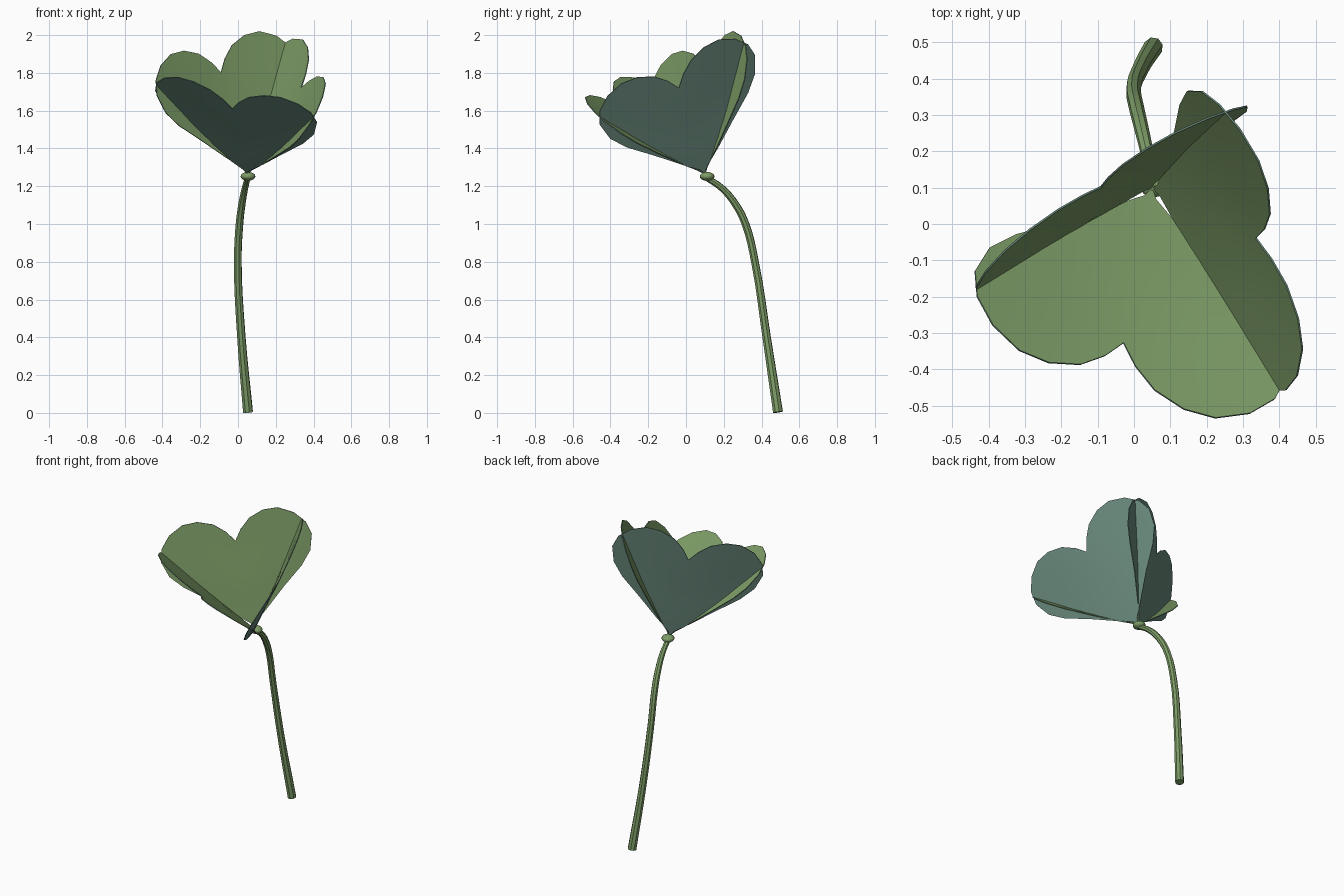
import bpy
import bmesh
import math
from mathutils import Vector

cube = bpy.data.objects.get("Cube")
if cube:
    bpy.data.objects.remove(cube)


def material(name, colour):
    mat = bpy.data.materials.new(name)
    mat.use_nodes = True
    mat.diffuse_color = (*colour, 1)
    mat.node_tree.nodes["Principled BSDF"].inputs["Base Color"].default_value = (*colour, 1)
    return mat


green = material("leaf green", (0.205, 0.335, 0.135))
teal = material("underside teal", (0.141, 0.25, 0.2))


def finish(obj, angle):
    """Turn curves and modifiers into a mesh, then smooth it."""
    bpy.ops.object.select_all(action="DESELECT")
    obj.select_set(True)
    bpy.context.view_layer.objects.active = obj
    bpy.ops.object.convert(target="MESH")
    bpy.ops.object.shade_smooth_by_angle(angle=math.radians(angle))


# Stem: a tapering tube along a bent path
path = [(0.053, 0.487, 0.004, 0.027), (0.018, 0.427, 0.4, 0.023),
        (-0.001, 0.365, 0.8, 0.021), (0.008, 0.315, 1.0, 0.021),
        (0.02, 0.265, 1.1, 0.02), (0.037, 0.19, 1.19, 0.018),
        (0.053, 0.1, 1.25, 0.016)]
curve = bpy.data.curves.new("stem", "CURVE")
curve.dimensions = "3D"
curve.bevel_depth = 1
curve.bevel_resolution = 2
curve.resolution_u = 4
curve.use_fill_caps = True
spline = curve.splines.new("BEZIER")
spline.bezier_points.add(len(path) - 1)
for point, (x, y, z, r) in zip(spline.bezier_points, path):
    point.co = (x, y, z)
    point.radius = r
    point.handle_left_type = point.handle_right_type = "AUTO"
stem = bpy.data.objects.new("stem", curve)
bpy.context.collection.objects.link(stem)
curve.materials.append(green)
finish(stem, 40)

# Node where the leaflets meet
bpy.ops.mesh.primitive_uv_sphere_add(segments=16, ring_count=10, radius=0.039,
                                     location=(0.053, 0.112, 1.252))
node = bpy.context.object
node.name = "leaf_node"
node.scale.z = 0.6
node.data.materials.append(green)
finish(node, 60)

# Leaflets: heart outline (half width, distance along midrib)
half_heart = [(0, 0), (0.018, 0.035), (0.11, 0.115), (0.23, 0.225), (0.36, 0.335),
              (0.43, 0.42), (0.46, 0.52), (0.44, 0.6), (0.38, 0.67), (0.29, 0.715),
              (0.2, 0.715), (0.11, 0.68), (0.045, 0.62), (0, 0.555)]
notch = half_heart[-1][1]
base = Vector((0.05, 0.1, 1.266))
axis = Vector((0.042, -0.402, 0.915)).normalized()
across = (Vector((1, 0, 0)) - axis * axis.x).normalized()
forward = axis.cross(across)
lean = math.radians(29)


def leaflet(name, azimuth):
    a = math.radians(azimuth)
    radial = across * math.cos(a) + forward * math.sin(a)
    side_dir = axis.cross(radial)
    midrib = radial * math.sin(lean) + axis * math.cos(lean)
    inward = axis * math.sin(lean) - radial * math.cos(lean)
    bm = bmesh.new()
    for side in (-1, 1):
        rows = []
        for i, (w, m) in enumerate(half_heart):
            q = notch * i / (len(half_heart) - 1)
            row = []
            for t in (0, 0.5, 1):
                width = w * t
                p = (base + midrib * (q + (m - q) * t) + side_dir * side * width
                     + inward * 0.2 * width ** 2)
                row.append(bm.verts.new(p))
            rows.append(row)
        for r, s in zip(rows, rows[1:]):
            for j in range(2):
                bm.faces.new((r[j], r[j + 1], s[j + 1], s[j]))
    bmesh.ops.remove_doubles(bm, verts=bm.verts, dist=0.0005)
    bm.normal_update()
    for f in bm.faces:
        if f.normal.dot(inward) < 0:
            f.normal_flip()
    mesh = bpy.data.meshes.new(name)
    bm.to_mesh(mesh)
    bm.free()
    obj = bpy.data.objects.new(name, mesh)
    bpy.context.collection.objects.link(obj)
    # Green upper side, teal underside
    mesh.materials.append(green)
    mesh.materials.append(teal)
    thick = obj.modifiers.new("thickness", "SOLIDIFY")
    thick.thickness = 0.005
    thick.offset = -1
    thick.material_offset = 1
    thick.material_offset_rim = 1
    finish(obj, 40)


for name, azimuth in (("left_leaflet", 12), ("back_leaflet", 126.4), ("front_leaflet", 248.5)):
    leaflet(name, azimuth)
